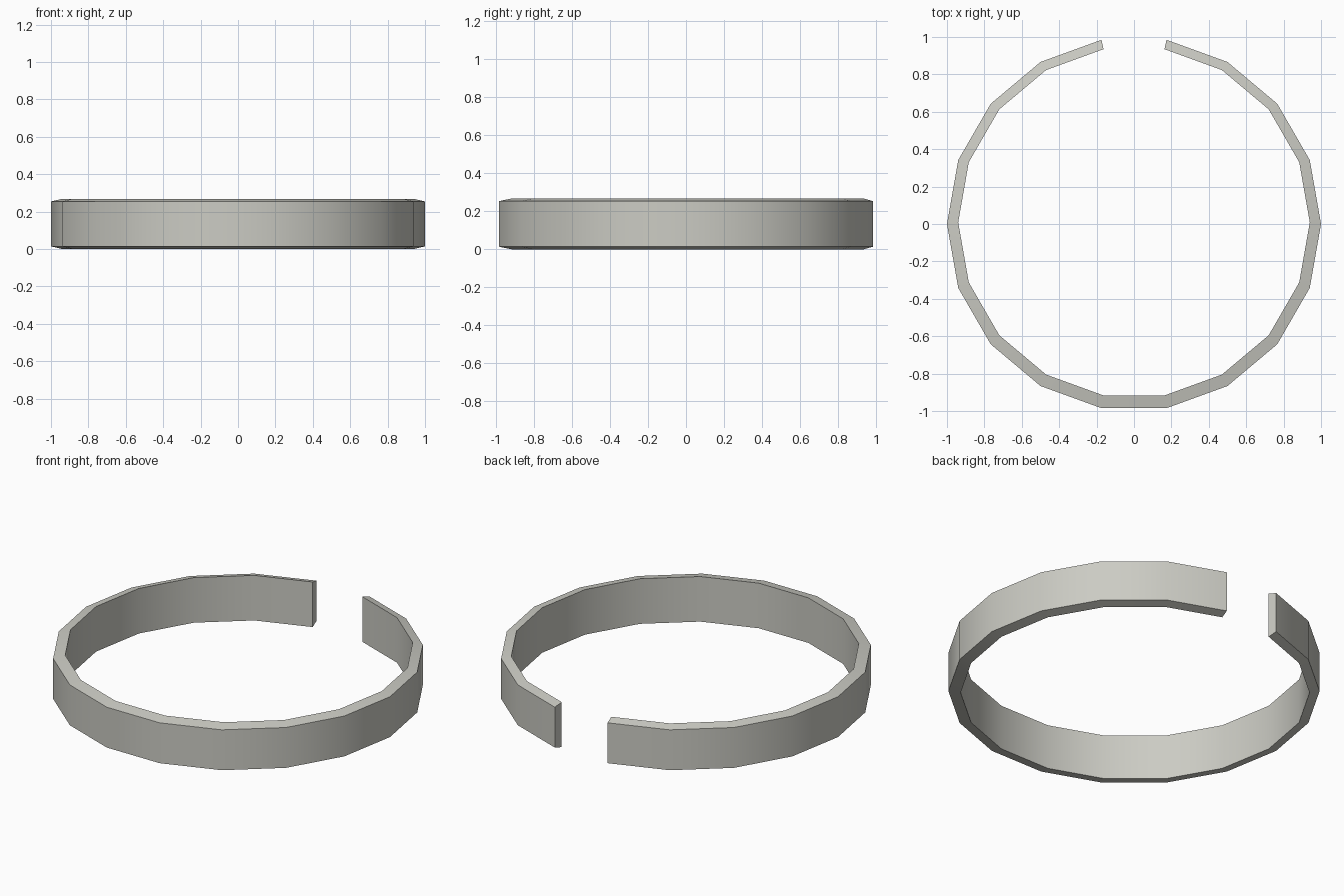
import bpy, bmesh, math

if "Cube" in bpy.data.objects:
    bpy.data.objects.remove(bpy.data.objects["Cube"])

mat = bpy.data.materials.new("warm grey metal")
mat.diffuse_color = (0.6, 0.6, 0.55, 1)
mat.use_nodes = True
mat.node_tree.nodes["Principled BSDF"].inputs["Base Color"].default_value = mat.diffuse_color

# Open band: 18-sided ring with the back segment left out
bm = bmesh.new()
SEGMENTS, STEP = 17, math.radians(20)
# cross-section: radius, y shift, z (rims slope gently up to the inside)
SECTION = [(1.0, 0.0, 0.014), (1.0, 0.0, 0.254),
           (0.94, 0.009, 0.268), (0.94, 0.009, 0.0)]
rings = []
for i in range(SEGMENTS + 1):
    a = math.radians(100) + i * STEP
    rings.append([bm.verts.new((r * math.cos(a), r * math.sin(a) + dy, z))
                  for r, dy, z in SECTION])
for p, q in zip(rings, rings[1:]):
    for k in range(4):
        j = (k + 1) % 4
        bm.faces.new((p[k], q[k], q[j], p[j]))

# Flat ends at the opening
bm.faces.new(rings[0])
bm.faces.new(rings[-1][::-1])
bmesh.ops.recalc_face_normals(bm, faces=bm.faces)

mesh = bpy.data.meshes.new("open_band")
bm.to_mesh(mesh)
bm.free()
mesh.materials.append(mat)
band = bpy.data.objects.new("open_band", mesh)
bpy.context.collection.objects.link(band)
bpy.context.view_layer.objects.active = band
band.select_set(True)
bpy.ops.object.shade_smooth_by_angle(angle=math.radians(30))
